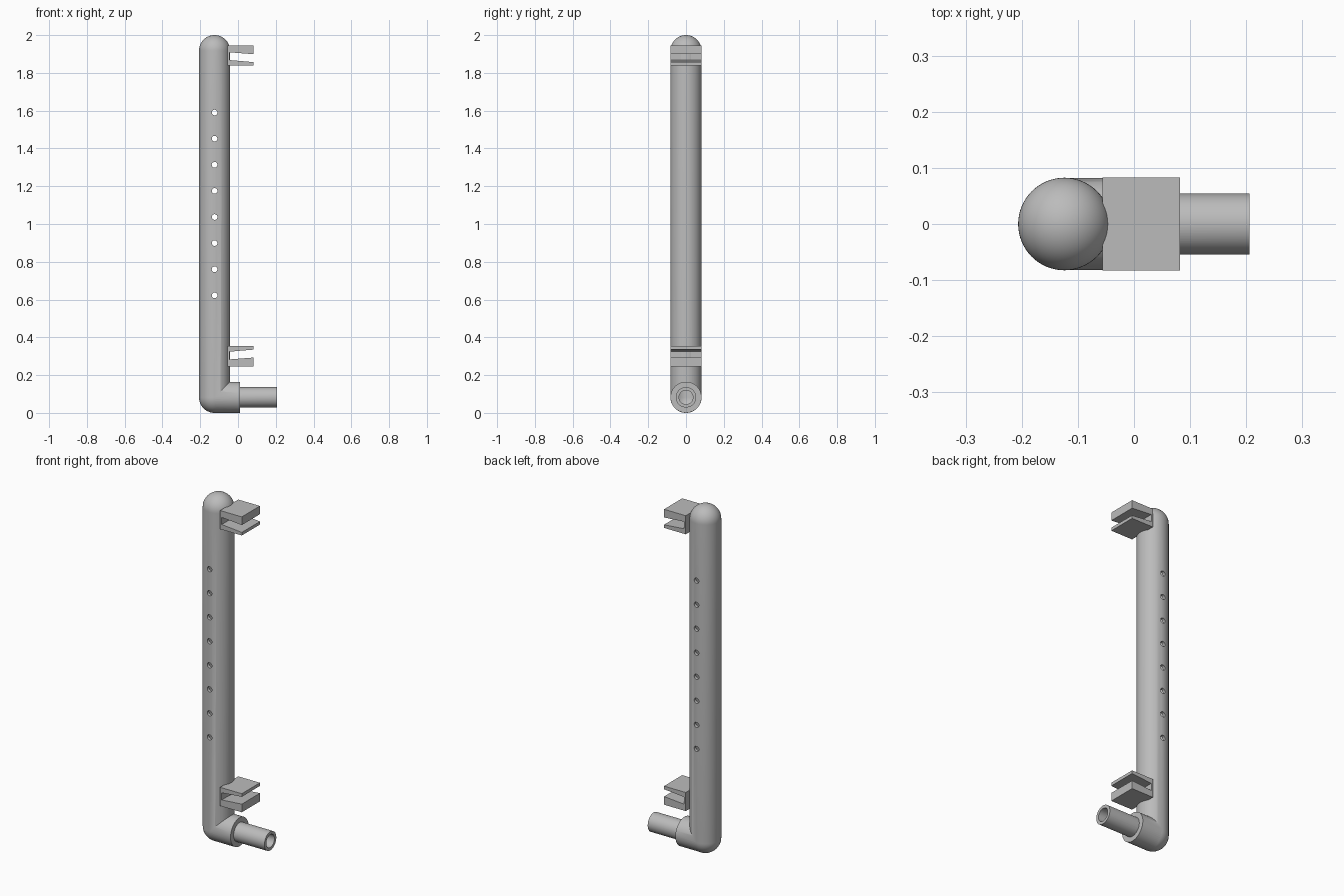
import bpy, bmesh, math
from mathutils import Matrix, Vector

cube = bpy.data.objects.get("Cube")
if cube:
    bpy.data.objects.remove(cube, do_unlink=True)

R, WALL = 0.0825, 0.017          # main tube radius and wall
TUBE_X, LOW, TOP = -0.124, 0.0825, 2.0 - 0.0825

grey = bpy.data.materials.new("plain grey")
grey.use_nodes = True
grey.diffuse_color = (0.5, 0.5, 0.5, 1)
grey.node_tree.nodes["Principled BSDF"].inputs["Base Color"].default_value = (0.5, 0.5, 0.5, 1)


def finish(name, bm):
    bmesh.ops.recalc_face_normals(bm, faces=bm.faces)
    mesh = bpy.data.meshes.new(name)
    bm.to_mesh(mesh)
    bm.free()
    mesh.materials.append(grey)
    obj = bpy.data.objects.new(name, mesh)
    bpy.context.collection.objects.link(obj)
    return obj


def lathe(name, profile, matrix, steps=64):
    """Spin (radius, height) points about z, then place the solid."""
    bm = bmesh.new()
    verts = [bm.verts.new((r, 0, h)) for r, h in profile]
    edges = [bm.edges.new(pair) for pair in zip(verts, verts[1:])]
    bmesh.ops.spin(bm, geom=verts + edges, cent=(0, 0, 0), axis=(0, 0, 1),
                   angle=math.tau, steps=steps)
    bmesh.ops.remove_doubles(bm, verts=bm.verts, dist=1e-5)
    bm.transform(matrix)
    return finish(name, bm)


def capsule(name, r):
    arc = [math.pi / 2 * i / 14 for i in range(15)]
    low = [(r * math.sin(a), LOW - r * math.cos(a)) for a in arc]
    high = [(r * math.cos(a), TOP + r * math.sin(a)) for a in arc]
    low[0], high[-1] = (0, LOW - r), (0, TOP + r)
    return lathe(name, low + high, Matrix.Translation((TUBE_X, 0, 0)))


def rod(name, r, start, end, direction, steps=64):
    start, end = Vector(start), Vector(end)
    length = (end - start).length
    turn = Vector((0, 0, 1)).rotation_difference(Vector(direction)).to_matrix().to_4x4()
    return lathe(name, [(0, 0), (r, 0), (r, length), (0, length)],
                 Matrix.Translation(start) @ turn, steps)


def combine(target, tool, operation):
    mod = target.modifiers.new("join", 'BOOLEAN')
    mod.operation, mod.solver, mod.object = operation, 'EXACT', tool
    bpy.context.view_layer.objects.active = target
    bpy.ops.object.modifier_apply(modifier=mod.name)
    bpy.data.objects.remove(tool, do_unlink=True)


def along_x(name, r, x0, x1):
    return rod(name, r, (x0, 0, LOW), (x1, 0, LOW), (1, 0, 0))


# Tube with elbow and inlet pipe
tube = capsule("spray_tube", R)
combine(tube, along_x("elbow", R - 0.0003, TUBE_X + 0.001, 0.01), 'UNION')
combine(tube, along_x("inlet_pipe", 0.054, TUBE_X + 0.02, 0.206), 'UNION')

# Hollow inside and a row of holes running front to back
combine(tube, capsule("cavity", R - WALL), 'DIFFERENCE')
combine(tube, along_x("bore", 0.037, TUBE_X, 0.25), 'DIFFERENCE')
for i in range(8):
    z = 0.622 + i * 0.1383
    combine(tube, rod("hole", 0.015, (TUBE_X, -0.2, z), (TUBE_X, 0.2, z), (0, 1, 0), 24),
            'DIFFERENCE')

bpy.ops.object.select_all(action='DESELECT')
tube.select_set(True)
bpy.context.view_layer.objects.active = tube
bpy.ops.object.shade_smooth_by_angle(angle=math.radians(30))


# Slotted clips, the lower one a mirror of the upper
def clip(name, place):
    back, root, tip = -0.056, -0.046, 0.082
    outline = [(back, 1.839), (tip, 1.839), (tip, 1.857), (root, 1.868),
               (root, 1.909), (tip, 1.899), (tip, 1.946), (back, 1.946)]
    bm = bmesh.new()
    face = bm.faces.new([bm.verts.new((x, -R, place(z))) for x, z in outline])
    grown = bmesh.ops.extrude_face_region(bm, geom=[face])["geom"]
    bmesh.ops.translate(bm, vec=(0, 2 * R, 0),
                        verts=[g for g in grown if isinstance(g, bmesh.types.BMVert)])
    return finish(name, bm)


clip("upper_clip", lambda z: z)
clip("lower_clip", lambda z: 2.192 - z)
